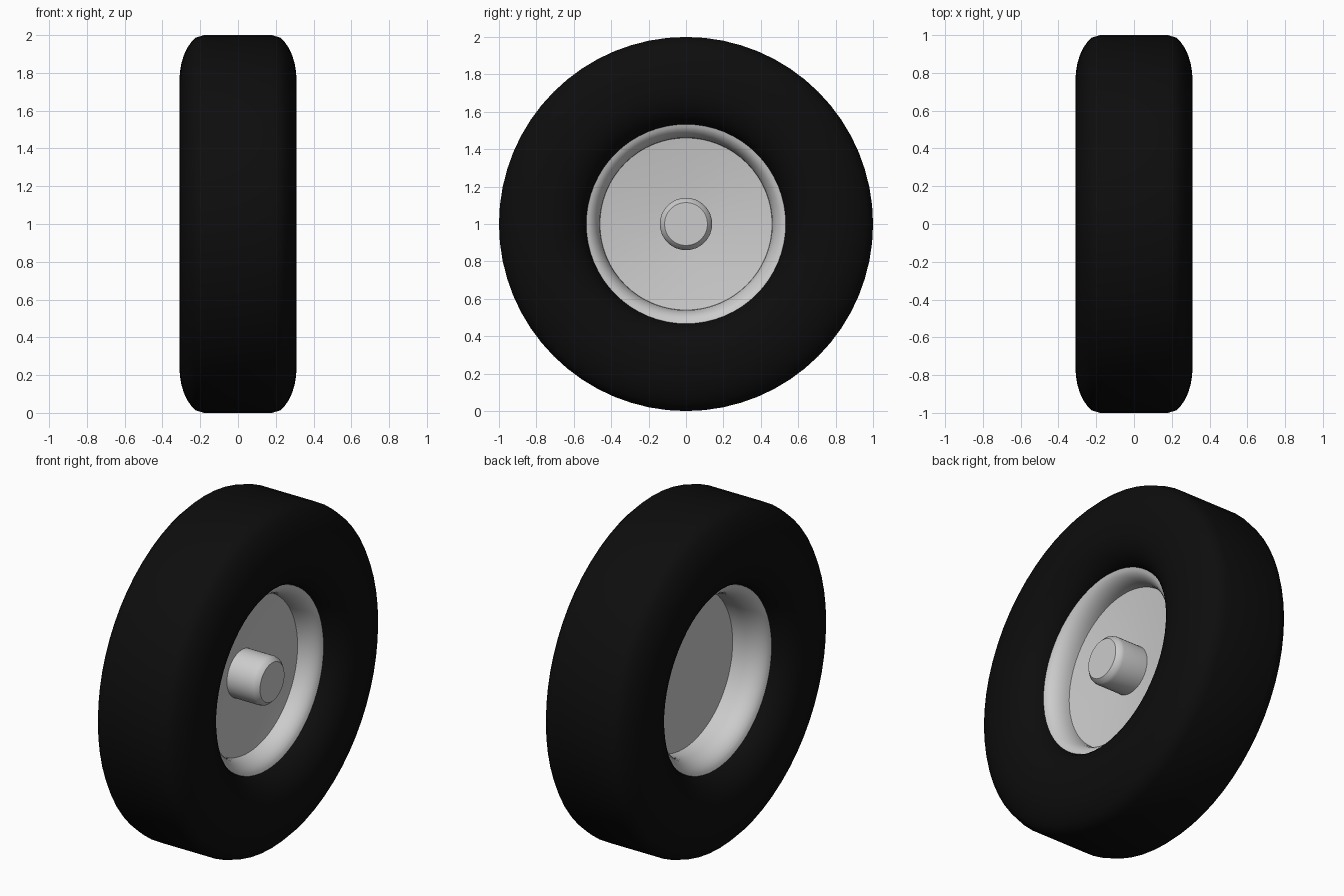
import bpy, bmesh, math
from mathutils import Matrix, Vector

cube = bpy.data.objects.get("Cube")
if cube:
    bpy.data.objects.remove(cube, do_unlink=True)


def material(name, rgb, roughness):
    mat = bpy.data.materials.new(name)
    mat.use_nodes = True
    mat.diffuse_color = (*rgb, 1)
    bsdf = mat.node_tree.nodes["Principled BSDF"]
    bsdf.inputs["Base Color"].default_value = (*rgb, 1)
    bsdf.inputs["Roughness"].default_value = roughness
    return mat


rubber = material("black rubber", (0.004, 0.004, 0.004), 0.9)
metal = material("light grey metal", (0.6, 0.6, 0.6), 0.5)


def lathe(name, profile, mat, closed=False, segments=64):
    """Spin (x, radius) points about the axle, which runs along x at z = 1."""
    bm = bmesh.new()
    verts = [bm.verts.new((x, 0, r)) for x, r in profile]
    pairs = list(zip(verts, verts[1:]))
    if closed:
        pairs.append((verts[-1], verts[0]))
    edges = [bm.edges.new(p) for p in pairs]
    bmesh.ops.spin(bm, geom=verts + edges, cent=(0, 0, 0), axis=(1, 0, 0),
                   angle=math.tau, steps=segments, use_duplicate=False)
    bmesh.ops.remove_doubles(bm, verts=bm.verts, dist=0.0005)
    bmesh.ops.recalc_face_normals(bm, faces=bm.faces)
    bmesh.ops.translate(bm, verts=bm.verts, vec=(0, 0, 1))
    mesh = bpy.data.meshes.new(name)
    bm.to_mesh(mesh)
    bm.free()
    obj = bpy.data.objects.new(name, mesh)
    bpy.context.collection.objects.link(obj)
    mesh.materials.append(mat)
    bpy.ops.object.select_all(action='DESELECT')
    obj.select_set(True)
    bpy.context.view_layer.objects.active = obj
    bpy.ops.object.shade_smooth_by_angle(angle=math.radians(32))
    return obj


def arc(cx, cr, rx, rr, start, end, steps):
    """Points of an elliptical arc in (x, radius)."""
    angles = [math.radians(start + (end - start) * i / steps) for i in range(steps + 1)]
    return [(cx + rx * math.cos(a), cr + rr * math.sin(a)) for a in angles]


# Tyre: flat tread, round shoulders, side walls rolling in to the rim
side = [(0.18, 1.0)] + arc(0.16, 0.76, 0.15, 0.25, 65, 0, 6)
side += arc(0.16, 0.72, 0.15, 0.19, 0, -82, 7)
mirrored = [(-x, r) for x, r in reversed(side)]
lathe("tyre", side + mirrored, rubber, closed=True)

# Rim: flared lip on both sides, narrowing to the wheel disc
flare = arc(0.07, 0.54, 0.12, 0.08, -90, -5, 7)
lathe("rim", flare + [(-x, r) for x, r in reversed(flare)], metal, closed=True)

# Wheel disc: shallow dish on the hub side, flat on the other
lathe("wheel_disc", [(0.025, 0), (0.025, 0.14), (0.07, 0.46), (0.015, 0.46), (0.015, 0)], metal)

# Hub: short axle stub with a bevelled end
lathe("hub", [(0.02, 0), (0.02, 0.14), (0.185, 0.14), (0.205, 0.135), (0.225, 0.115), (0.225, 0)],
      metal, segments=32)
